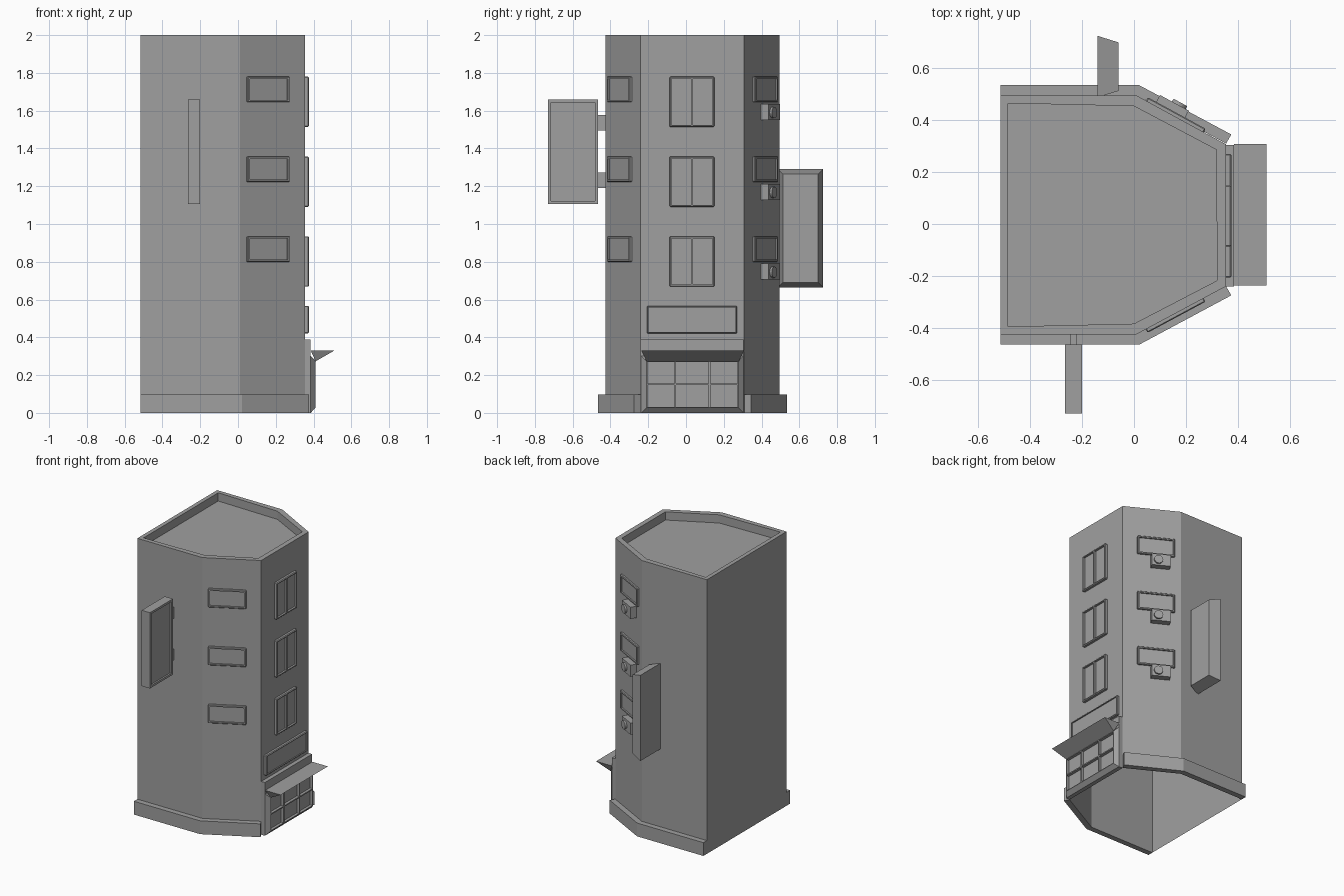
import bpy
import bmesh
from mathutils import Matrix, Vector

cube = bpy.data.objects.get("Cube")
if cube:
    bpy.data.objects.remove(cube, do_unlink=True)

grey = bpy.data.materials.new("plain grey")
grey.use_nodes = True
TONE = (0.35, 0.35, 0.35, 1)
grey.diffuse_color = TONE
grey.node_tree.nodes["Principled BSDF"].inputs["Base Color"].default_value = TONE


def finish(name, bm, frame=None):
    """Turn a bmesh into a named object, placed by a wall frame."""
    mesh = bpy.data.meshes.new(name)
    if frame:
        bm.transform(frame)
    bm.to_mesh(mesh)
    bm.free()
    mesh.materials.append(grey)
    obj = bpy.data.objects.new(name, mesh)
    bpy.context.collection.objects.link(obj)
    return obj


def wall_frame(origin, normal):
    """Axes on a wall: u runs along it, v goes up, w points out."""
    w = Vector(normal).normalized()
    v = Vector((0, 0, 1))
    u = v.cross(w)
    m = Matrix((u, v, w)).transposed().to_4x4()
    m.translation = Vector(origin)
    return m


def prism(outline, height):
    bm = bmesh.new()
    base = bm.faces.new([bm.verts.new((x, y, 0)) for x, y in outline])
    top = bmesh.ops.extrude_face_region(bm, geom=[base], use_keep_orig=True)["geom"]
    bmesh.ops.translate(bm, vec=(0, 0, height),
                        verts=[g for g in top if isinstance(g, bmesh.types.BMVert)])
    bmesh.ops.recalc_face_normals(bm, faces=bm.faces)
    return bm


def sink(bm, faces, rim, depth):
    """Leave a rim on each face and push the middle in."""
    bmesh.ops.inset_individual(bm, faces=faces, thickness=rim)
    bmesh.ops.inset_individual(bm, faces=faces, thickness=0, depth=-depth)


def block(name, frame, rect, w0, w1, shrink=0, bevel=0, cells=(1, 1), rim=0, recess=0, both=False):
    """Box on a wall, optionally tapered, bevelled and set with recessed panes."""
    u0, u1, v0, v1 = rect
    bm = prism([(u0, v0), (u1, v0), (u1, v1), (u0, v1)], w1 - w0)
    bmesh.ops.translate(bm, verts=bm.verts, vec=(0, 0, w0))
    for vert in bm.verts:
        if vert.co.z > w1 - 1e-5:
            vert.co.x += shrink if vert.co.x < (u0 + u1) / 2 else -shrink
            vert.co.y += shrink if vert.co.y < (v0 + v1) / 2 else -shrink
    if bevel:
        edges = [e for e in bm.edges if max(p.co.z for p in e.verts) > w1 - 1e-5]
        bmesh.ops.bevel(bm, geom=edges, offset=bevel, segments=1, affect='EDGES')
    for axis, count, lo, hi in ((0, cells[0], u0, u1), (1, cells[1], v0, v1)):
        for i in range(1, count):
            spot = Vector((0, 0, 0))
            spot[axis] = lo + (hi - lo) * i / count
            way = Vector((0, 0, 0))
            way[axis] = 1
            bmesh.ops.bisect_plane(bm, geom=bm.verts[:] + bm.edges[:] + bm.faces[:],
                                   plane_co=spot, plane_no=way)
    if rim:
        bm.normal_update()
        sink(bm, [f for f in bm.faces if f.normal.z > 0.99 or both and f.normal.z < -0.99],
             rim, recess)
    return finish(name, bm, frame)


# Tower: open underneath, with a sunken roof inside a parapet
plan = [(-0.515, -0.425), (0.01, -0.425), (0.355, -0.24),
        (0.355, 0.307), (0.01, 0.495), (-0.515, 0.495)]
bm = prism(plan, 2)
bmesh.ops.delete(bm, geom=[f for f in bm.faces if f.normal.z < -0.9], context='FACES')
sink(bm, [f for f in bm.faces if f.normal.z > 0.9], 0.042, 0.06)
finish("tower", bm)

# Plinth strips along both sides
strip = plan[:3] + [(0.375, -0.275), (0.02, -0.465), (-0.515, -0.465)]
finish("front_plinth", prism(strip, 0.097))
finish("back_plinth", prism([(x, 0.07 - y) for x, y in strip], 0.097))

# Wall frames
street = wall_frame((0.355, 0, 0), (1, 0, 0))
front_slant = wall_frame((0.01, -0.425, 0), (0.185, -0.345, 0))
back_slant = wall_frame((0.355, 0.307, 0), (0.188, 0.345, 0))

# Windows on three storeys, with an air conditioner on the back slant
for floor in range(3):
    top = 0.935 + 0.4225 * floor
    n = str(floor + 1)
    block("street_window_" + n, street, (-0.087, 0.15, top - 0.267, top), 0, 0.02,
          bevel=0.005, cells=(2, 1), rim=0.008, recess=0.014)
    block("front_window_" + n, front_slant, (0.04, 0.293, top - 0.135, top), 0, 0.015,
          bevel=0.004, rim=0.012, recess=0.01)
    block("back_window_" + n, back_slant, (0.098, 0.351, top - 0.135, top), 0, 0.015,
          bevel=0.004, rim=0.012, recess=0.01)
    block("air_conditioner_" + n, back_slant, (0.188, 0.315, top - 0.23, top - 0.145), 0, 0.045)
    bm = bmesh.new()
    bmesh.ops.create_cone(bm, cap_ends=True, segments=16, radius1=0.03, radius2=0.03, depth=0.015)
    bmesh.ops.translate(bm, verts=bm.verts, vec=(0.232, top - 0.19, 0.05))
    finish("fan_" + n, bm, back_slant)

# Shop front: surround, glazed bay, canopy and name board
block("shop_surround", street, (-0.24, 0.305, 0, 0.388), 0, 0.03)
block("shop_glazing", street, (-0.237, 0.305, 0, 0.302), 0.03, 0.056,
      shrink=0.028, cells=(3, 2), rim=0.006, recess=0.02)
bm = bmesh.new()
for x, y0, y1, z in ((0.385, -0.237, 0.308, 0.33), (0.51, -0.237, 0.308, 0.33),
                     (0.411, -0.209, 0.28, 0.273)):
    for y in (y0, y1):
        bm.verts.new((x, y, z))
bmesh.ops.convex_hull(bm, input=bm.verts)
bmesh.ops.dissolve_limit(bm, angle_limit=0.01, verts=bm.verts, edges=bm.edges)
finish("shop_canopy", bm)
block("name_board", street, (-0.207, 0.27, 0.42, 0.567), 0, 0.02,
      bevel=0.005, rim=0.006, recess=0.008)

# Hanging sign on the front wall, held by two brackets
front_sign = wall_frame((-0.233, 0, 0), (1, 0, 0))
block("front_sign", front_sign, (-0.73, -0.465, 1.105, 1.658), -0.033, 0.033,
      rim=0.022, recess=0.012, both=True)
for name, z in (("lower", 1.19), ("upper", 1.495)):
    block(name + "_bracket", front_sign, (-0.47, -0.42, z, z + 0.082), -0.012, 0.012)

# Tapered sign on the back wall
block("back_sign", wall_frame((-0.14, 0, 0), (1, 0, 0)),
      (0.488, 0.725, 0.665, 1.29), 0, 0.08, shrink=0.025)
